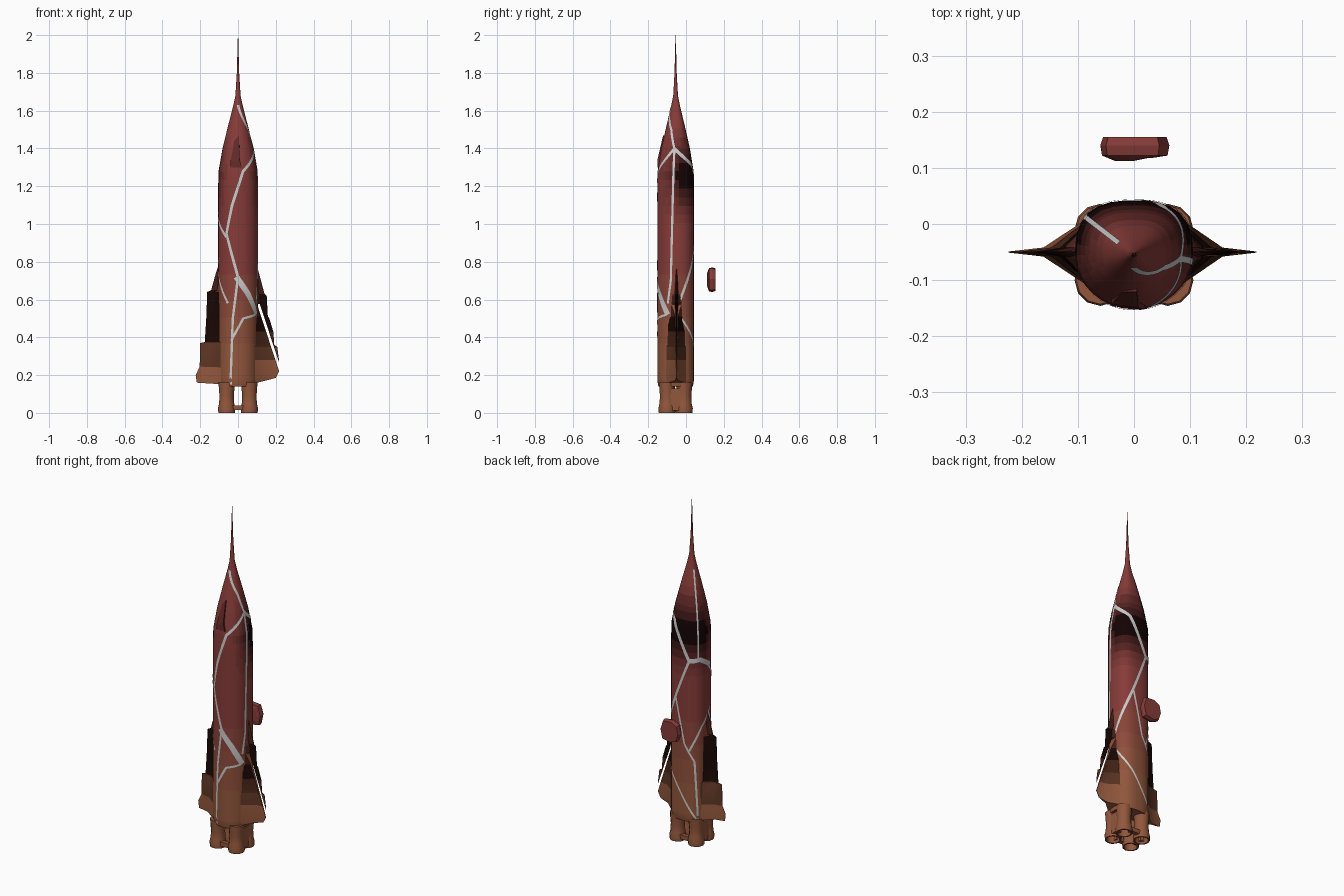
import bpy, bmesh, math
from mathutils import Vector

if "Cube" in bpy.data.objects:
    bpy.data.objects.remove(bpy.data.objects["Cube"])

CY = -0.055
PROFILE = [(0.14, .094), (0.17, .1), (0.7, .1), (1.2, .1), (1.28, .098), (1.4, .078),
           (1.52, .05), (1.63, .023), (1.68, .013), (1.8, .006), (2.0, .0008)]
RED, BROWN = Vector((.24, .045, .04)), Vector((.29, .095, .045))


def mat(color):
    c = [round(v, 3) for v in color]
    name = "paint_" + "_".join(str(v) for v in c)
    m = bpy.data.materials.get(name)
    if not m:
        m = bpy.data.materials.new(name)
        m.diffuse_color = (*c, 1)
        m.use_nodes = True
        m.node_tree.nodes["Principled BSDF"].inputs["Base Color"].default_value = m.diffuse_color
    return m


def scorch(z, dark):
    """Brown base fading to red, blackened in a few steps."""
    t = round(min(1, max(0, (z - .3) / .5)) * 4) / 4
    d = round(min(1, max(0, dark)) * 6) / 6
    return mat(BROWN.lerp(RED, t) * (1 - .97 * d))


def make(name, verts, faces, paint=None, smooth=35):
    me = bpy.data.meshes.new(name)
    me.from_pydata(verts, [], faces)
    bm = bmesh.new()
    bm.from_mesh(me)
    bmesh.ops.recalc_face_normals(bm, faces=bm.faces)
    bm.to_mesh(me)
    bm.free()
    ob = bpy.data.objects.new(name, me)
    bpy.context.collection.objects.link(ob)
    if paint:
        for p in me.polygons:
            m = paint(p.center)
            if m.name not in me.materials:
                me.materials.append(m)
            p.material_index = me.materials.find(m.name)
    if smooth:
        bpy.ops.object.select_all(action='DESELECT')
        ob.select_set(True)
        bpy.context.view_layer.objects.active = ob
        bpy.ops.object.shade_smooth_by_angle(angle=math.radians(smooth))
    return ob


def loft(rings, caps=True):
    n = len(rings[0])
    verts = [p for r in rings for p in r]
    faces = [(i * n + j, i * n + (j + 1) % n, (i + 1) * n + (j + 1) % n, (i + 1) * n + j)
             for i in range(len(rings) - 1) for j in range(n)]
    if caps:
        faces += [tuple(range(n)), tuple(range(len(verts) - n, len(verts)))]
    return verts, faces


def radius(z):
    if z <= PROFILE[0][0]:
        return PROFILE[0][1]
    for (z0, r0), (z1, r1) in zip(PROFILE, PROFILE[1:]):
        if z <= z1:
            return r0 + (r1 - r0) * (z - z0) / (z1 - z0)
    return PROFILE[-1][1]


def surface(deg, z, off=0):
    """Point on the hull: round in front, squarer behind."""
    a = math.radians(deg)
    c, s = math.cos(a), math.sin(a)
    n = 2.7 if s > 0 else 2.0
    k = (abs(c) ** n + abs(s) ** n) ** (-1 / n)
    r = radius(z) * k + off
    return (r * c * 1.05, CY + r * s * .97, z)


# hull with nose and spike
zs = sorted({round(.14 + .0455 * i, 3) for i in range(33)} | {p[0] for p in PROFILE})


def hull_paint(c):
    a = math.atan2(c.y - CY, c.x)
    side = min(1, max(0, .75 + .9 * math.sin(a)))
    return scorch(c.z, (1 - abs(c.z - 1.26) / .26) * side * 1.3)


make("hull", *loft([[surface(j * 11.25, z) for j in range(32)] for z in zs]), hull_paint)

# canopy hood on the front of the nose
make("canopy_hood", *loft([
    [(-.04, -.10, 1.30), (.02, -.10, 1.30), (.02, -.152, 1.30), (-.04, -.146, 1.30)],
    [(-.04, -.10, 1.34), (.01, -.10, 1.36), (.008, -.15, 1.345), (-.04, -.143, 1.325)],
    [(-.02, -.09, 1.44), (.005, -.09, 1.46), (.005, -.121, 1.47), (-.02, -.121, 1.44)]]),
    lambda c: scorch(1.4, .55), 0)


# broken fins: (inner z, outer x, outer z), wedge section thinning to a blade
def fin(name, side, levels):
    rings = []
    for z, e, zo in levels:
        m = .06 + (e - .06) * .62
        zm = z + (zo - z) * .6
        rings.append([(side * x, -.05 + y, h) for x, y, h in (
            (.06, .075, z), (m, .008, zm), (e, .001, zo),
            (e, -.001, zo), (m, -.008, zm), (.06, -.075, z))])
    return make(name, *loft(rings), lambda c: scorch(c.z, 1 - abs(c.z - .53) / .3 + (
        .35 if abs(c.x) > .09 and c.z > .3 else 0)))


right = fin("right_fin", 1, [
    (.15, .20, .185), (.17, .218, .22), (.28, .217, .28), (.35, .208, .35), (.36, .192, .36),
    (.43, .187, .43), (.5, .166, .5), (.51, .158, .51), (.62, .152, .62), (.63, .14, .63),
    (.7, .122, .7), (.78, .1, .78)])
fin("left_fin", -1, [
    (.15, .218, .16), (.2, .224, .2), (.24, .203, .245), (.37, .2, .37), (.375, .176, .375),
    (.5, .168, .5), (.64, .163, .64), (.65, .142, .65), (.73, .12, .73), (.79, .1, .79)])

# split that breaks the outer edge off the right fin
bpy.ops.mesh.primitive_cube_add(size=1, location=(.166, -.05, .40))
cut = bpy.context.object
cut.name = "fin_split_cutter"
cut.scale = (.014, .2, .37)
cut.rotation_euler = (0, -math.atan2(.105, .32), 0)
cut.hide_render = True
cut.hide_viewport = False
cut.display_type = 'WIRE'
mod = right.modifiers.new("split", 'BOOLEAN')
mod.operation = 'DIFFERENCE'
mod.object = cut

# four hollow exhaust nozzles joined by low bars
NOZZLE = [(.16, .043), (.125, .041), (.09, .038), (.05, .04), (.025, .046), (0, .044),
          (0, .036), (.05, .031), (.13, .028)]
for sx, nx in ((-1, "left"), (1, "right")):
    for sy, ny in ((-1, "front"), (1, "rear")):
        rings = [[(sx * .06 + r * math.cos(j * math.pi / 6), CY + sy * .045 + r * math.sin(j * math.pi / 6), z)
                  for j in range(12)] for z, r in NOZZLE]
        make(f"{ny}_{nx}_nozzle", *loft(rings), lambda c: scorch(.1, 0))


def bar(name, x, y, w, d, z0, z1):
    make(name, *loft([[(x - w, y - d, z), (x + w, y - d, z), (x + w, y + d, z), (x - w, y + d, z)]
                      for z in (z0, z1)]), lambda c: scorch(.1, 0), 0)


for s, n in ((-1, "front"), (1, "rear")):
    bar(n + "_nozzle_bar", 0, CY + s * .06, .035, .012, .015, .04)
for s, n in ((-1, "left"), (1, "right")):
    bar(n + "_nozzle_web", s * .08, CY, .014, .03, .012, .13)

# grey fracture lines lying on the hull: width, then (angle, height) path
CRACKS = [
    (.012, [(-90, 1.63), (-25, 1.5), (-5, 1.4)]),
    (.014, [(-5, 1.4), (-75, 1.28), (-107, 1.1), (-125, .95), (-90, .72)]),
    (.012, [(-90, .72), (-105, .5), (-112, .15)]),
    (.014, [(-180, 1.05), (-125, .93)]),
    (.030, [(-95, .72), (-60, .63), (-25, .52)]),
    (.012, [(-110, .38), (-75, .5), (-30, .52)]),
    (.012, [(-5, 1.4), (-15, .7), (-25, .58)]),
    (.018, [(-5, 1.4), (60, 1.31), (115, 1.09)]),
    (.012, [(-180, .77), (-120, .58)]),
    (.008, [(140, 1.6), (140, 1.09)]),
    (.026, [(115, 1.09), (145, 1.1), (190, 1.05)]),
    (.013, [(115, 1.09), (60, .82), (10, .58)]),
    (.010, [(70, .86), (100, .6), (130, .5), (140, .15)]),
    (.010, [(115, .56), (150, .7), (200, .82)]),
    (.010, [(10, .52), (70, .36), (135, .16)]),
]


def crack(i, width, path):
    pts = []
    for (a0, z0), (a1, z1) in zip(path, path[1:]):
        steps = max(4, int(abs(a1 - a0) / 5), int(abs(z1 - z0) / .05))
        pts += [(a0 + (a1 - a0) * k / steps, z0 + (z1 - z0) * k / steps) for k in range(steps)]
    pts.append(path[-1])
    verts = []
    for k, (a, z) in enumerate(pts):
        b, c = pts[max(0, k - 1)], pts[min(len(pts) - 1, k + 1)]
        r = max(radius(z), .02)
        d = Vector((math.radians(c[0] - b[0]) * r, c[1] - b[1])).normalized() * width / 2
        da = math.degrees(d.y / r)
        verts += [surface(a - da, z + d.x, .0016), surface(a + da, z - d.x, .0016)]
    faces = [(2 * k, 2 * k + 1, 2 * k + 3, 2 * k + 2) for k in range(len(pts) - 1)]
    make(f"fracture_line_{i + 1}", verts, faces, None, 60)


for i, (w, p) in enumerate(CRACKS):
    crack(i, w, p)

# loose shard floating behind the hull
SHARD = [(-.06, .70), (-.045, .655), (-.005, .64), (.05, .65), (.063, .71), (.045, .765), (-.01, .77), (-.05, .75)]
make("loose_shard", *loft([[(x * s, y + .006 * (x > .02) * (s < .9), .705 + (z - .705) * s) for x, z in SHARD]
                           for y, s in ((.155, .92), (.14, 1), (.122, .95), (.112, .55))]),
     lambda c: scorch(.9, 0), 0)
